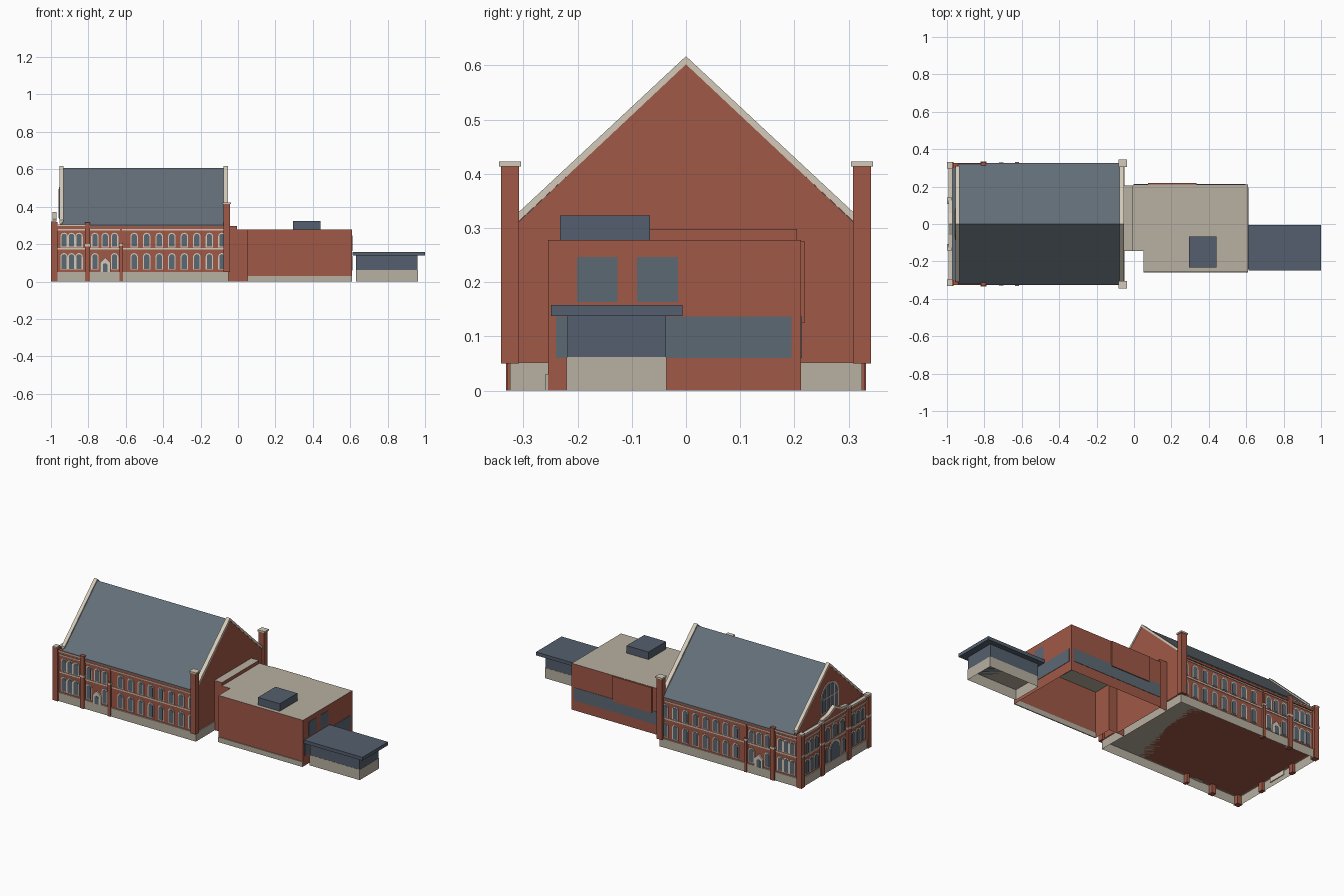
import bpy, bmesh, math

cube = bpy.data.objects.get("Cube")
if cube:
    bpy.data.objects.remove(cube, do_unlink=True)


def linear(c):
    c /= 255
    return c / 12.92 if c < 0.04 else ((c + 0.055) / 1.055) ** 2.4


def material(name, r, g, b):
    m = bpy.data.materials.new(name)
    m.use_nodes = True
    col = (linear(r), linear(g), linear(b), 1)
    m.diffuse_color = col
    m.node_tree.nodes["Principled BSDF"].inputs["Base Color"].default_value = col
    return m


BRICK = material("red brick", 160, 88, 70)
STONE = material("grey stone", 184, 176, 161)
TRIM = material("pale trim", 212, 203, 186)
SLATE = material("roof slate", 100, 111, 120)
GLASS = material("window glass", 92, 104, 116)
METAL = material("dark metal", 84, 95, 109)

parts = {}


def prism(name, mat, axis, pts, a, b, open_bottom=False, top=None):
    """Extrude a 2D outline along an axis into the named part."""
    bm, mats = parts.setdefault(name, (bmesh.new(), []))
    for m in (mat, top):
        if m and m not in mats:
            mats.append(m)
    place = {"x": lambda u, v, w: (w, u, v),
             "y": lambda u, v, w: (u, w, v),
             "z": lambda u, v, w: (u, v, w)}[axis]
    lo = [bm.verts.new(place(u, v, a)) for u, v in pts]
    hi = [bm.verts.new(place(u, v, b)) for u, v in pts]
    n = len(pts)
    faces = [bm.faces.new(lo), bm.faces.new(hi)]
    faces += [bm.faces.new((lo[i], lo[(i + 1) % n], hi[(i + 1) % n], hi[i])) for i in range(n)]
    bmesh.ops.recalc_face_normals(bm, faces=faces)
    for f in faces:
        f.material_index = mats.index(top if top and f.normal.z > 0.9 else mat)
    if open_bottom:
        bmesh.ops.delete(bm, geom=[faces[0]], context="FACES_ONLY")


def box(name, mat, x0, x1, y0, y1, z0, z1, **kw):
    prism(name, mat, "z", [(x0, y0), (x1, y0), (x1, y1), (x0, y1)], z0, z1, **kw)


def arch(u, w, z0, z1):
    r = w / 2
    return [(u - r, z0), (u + r, z0)] + [
        (u + r * math.cos(t * math.pi / 8), z1 - r + r * math.sin(t * math.pi / 8))
        for t in range(9)]


def window(name, axis, plane, out, u, w, z0, z1, rim=0.006):
    """Arched glass plate over a slightly larger pale surround."""
    prism(name + "_surrounds", TRIM, axis, arch(u, w + 2 * rim, z0 - rim / 2, z1 + rim),
          plane - out * 0.001, plane + out * 0.004)
    prism(name + "_glass", GLASS, axis, arch(u, w, z0, z1), plane, plane + out * 0.006)


# Hall body on an open-bottomed plinth
box("hall_plinth", STONE, -0.992, -0.052, -0.325, 0.325, 0, 0.052, open_bottom=True)
box("hall_walls", BRICK, -0.985, -0.057, -0.318, 0.318, 0.052, 0.295)
box("west_flat_roof", SLATE, -0.975, -0.94, -0.31, 0.31, 0.295, 0.299)

# Pitched roof
prism("hall_roof", SLATE, "x", [(-0.326, 0.296), (0.326, 0.296), (0.326, 0.302),
      (0, 0.607), (-0.326, 0.302)], -0.942, -0.068)

# Gable walls with sloped copings
for end, x0, x1 in (("west", -0.952, -0.935), ("east", -0.075, -0.055)):
    prism(end + "_gable_wall", BRICK, "x",
          [(-0.308, 0.06), (0.308, 0.06), (0.308, 0.312), (0, 0.604), (-0.308, 0.312)], x0, x1)
    for s in (-1, 1):
        prism(end + "_gable_coping", TRIM, "x",
              [(s * 0.31, 0.311), (s * 0.31, 0.328), (0, 0.617), (0, 0.602)], x0 - 0.002, x1 + 0.002)

# Side elevations, mirrored front and back
for s, side in ((-1, "front"), (1, "back")):
    def strip(name, mat, x0, x1, depth, z0, z1):
        y0, y1 = sorted((s * 0.3, s * depth))
        box(side + name, mat, x0, x1, y0, y1, z0, z1)

    # Bands and cornice
    for z0, z1 in ((0.170, 0.178), (0.274, 0.280)):
        strip("_string_courses", TRIM, -0.98, -0.07, 0.321, z0, z1)
    strip("_cornice", BRICK, -0.98, -0.07, 0.324, 0.284, 0.296)
    strip("_west_parapet", BRICK, -0.965, -0.8, 0.325, 0.284, 0.306)
    strip("_west_parapet_cap", TRIM, -0.965, -0.8, 0.327, 0.298, 0.304)

    # Pilasters
    strip("_corner_pilaster", BRICK, -0.998, -0.965, 0.332, 0, 0.318)
    strip("_tall_pilaster", BRICK, -0.818, -0.79, 0.332, 0, 0.315)
    strip("_short_pilaster", BRICK, -0.634, -0.616, 0.330, 0, 0.205)
    strip("_slim_pilaster", BRICK, -0.630, -0.620, 0.324, 0.2, 0.285)
    strip("_pilaster_bands", TRIM, -0.82, -0.788, 0.334, 0.188, 0.2)
    strip("_pilaster_bands", TRIM, -0.636, -0.614, 0.332, 0.19, 0.2)

    # Tall east pier with cap
    y0, y1 = sorted((s * 0.308, s * 0.341))
    box(side + "_east_pier", BRICK, -0.078, -0.042, y0, y1, 0.05, 0.414)
    box(side + "_east_pier_cap", TRIM, -0.083, -0.037, y0 - 0.004, y1 + 0.004, 0.414, 0.423)

    # Arched windows
    plane = s * 0.318
    bays = [-0.555 + i * 0.067 for i in range(8)]
    trio = [-0.93, -0.89, -0.85]
    for x in bays + trio + [-0.765, -0.66]:
        window(side + "_lower", "y", plane, s, x, 0.028, 0.066, 0.146)
    for x in bays + trio + [-0.765, -0.71, -0.66]:
        window(side + "_upper", "y", plane, s, x, 0.028, 0.186, 0.255)

    # Side door
    prism(side + "_door_surround", TRIM, "y",
          [(-0.738, 0.05), (-0.682, 0.05), (-0.682, 0.1), (-0.71, 0.128), (-0.738, 0.1)],
          plane - s * 0.01, plane + s * 0.009)
    prism(side + "_door", GLASS, "y", arch(-0.71, 0.026, 0.05, 0.098),
          plane, plane + s * 0.011)

# West facade
WEST = -0.985
for y in (-0.315, -0.125, 0.125, 0.315):
    box("west_pilasters", BRICK, -0.999, -0.975, y - 0.015, y + 0.015, 0, 0.318)
    box("west_pilaster_caps", TRIM, -1.0, -0.973, y - 0.017, y + 0.017, 0.312, 0.322)
    box("west_pilaster_bands", TRIM, -1.0, -0.98, y - 0.017, y + 0.017, 0.186, 0.198)
for z0, z1 in ((0.170, 0.178), (0.274, 0.280)):
    box("west_string_courses", TRIM, -0.989, -0.98, -0.315, 0.315, z0, z1)
box("west_parapet", BRICK, -0.988, -0.973, -0.315, 0.315, 0.29, 0.302)
box("west_parapet_coping", TRIM, -0.991, -0.97, -0.315, 0.315, 0.302, 0.31)

# Raised centre pediment
prism("west_pediment", BRICK, "x", [(-0.12, 0.295), (0.12, 0.295), (0.12, 0.322),
      (0.06, 0.33), (0, 0.36), (-0.06, 0.33), (-0.12, 0.322)], -0.99, -0.973)
for s in (-1, 1):
    prism("west_pediment_coping", TRIM, "x",
          [(s * 0.125, 0.32), (s * 0.06, 0.328), (0, 0.358), (0, 0.372),
           (s * 0.06, 0.34), (s * 0.125, 0.33)], -0.993, -0.97)
    for y in (0.175, 0.22, 0.265):
        window("west_lower", "x", WEST, -1, s * y, 0.028, 0.066, 0.146)
        window("west_upper", "x", WEST, -1, s * y, 0.028, 0.186, 0.255)
    window("west_lower", "x", WEST, -1, s * 0.082, 0.026, 0.066, 0.146)
for y in (-0.07, 0, 0.07):
    window("west_upper", "x", WEST, -1, y, 0.04, 0.19, 0.262)
window("west_entrance", "x", WEST, -1, 0, 0.085, 0.03, 0.156, 0.012)

# Great arched window in the west gable
window("gable_window", "x", -0.952, -1, 0, 0.15, 0.34, 0.495, 0.01)
for y in (-0.037, 0, 0.037):
    box("gable_window_bars", TRIM, -0.96, -0.952, y - 0.003, y + 0.003, 0.34, 0.484 if y else 0.495)
box("gable_window_bars", TRIM, -0.96, -0.952, -0.074, 0.074, 0.417, 0.423)

# Link and flat-roofed extension
box("link_block", BRICK, -0.055, -0.005, -0.145, 0.205, 0, 0.298, open_bottom=True, top=STONE)
prism("extension", BRICK, "z", [(-0.005, -0.145), (0.05, -0.145), (0.05, -0.255),
      (0.61, -0.255), (0.61, 0.212), (-0.005, 0.212)], 0, 0.278, open_bottom=True, top=STONE)
box("extension_front_base", STONE, 0.05, 0.61, -0.26, -0.254, 0, 0.03)
box("extension_back_panel", BRICK, 0.075, 0.335, 0.21, 0.219, 0.125, 0.276)
box("extension_back_glazing", GLASS, 0.0, 0.595, 0.21, 0.214, 0.06, 0.137)
box("extension_end_glazing", GLASS, 0.608, 0.612, -0.24, 0.195, 0.06, 0.137)
for y in (-0.201, -0.09):
    box("extension_end_windows", GLASS, 0.608, 0.612, y, y + 0.075, 0.164, 0.247)
box("rooftop_unit", METAL, 0.295, 0.44, -0.232, -0.066, 0.278, 0.323)

# Glazed pavilion with overhanging roof
box("pavilion_base", STONE, 0.63, 0.962, -0.22, -0.036, 0, 0.062, open_bottom=True)
box("pavilion_glazing", METAL, 0.632, 0.96, -0.219, -0.037, 0.062, 0.139)
box("pavilion_roof", METAL, 0.613, 1.0, -0.249, -0.006, 0.138, 0.158)

# Turn the collected parts into objects
for name, (bm, mats) in parts.items():
    mesh = bpy.data.meshes.new(name)
    bm.to_mesh(mesh)
    bm.free()
    for m in mats:
        mesh.materials.append(m)
    bpy.context.collection.objects.link(bpy.data.objects.new(name, mesh))
